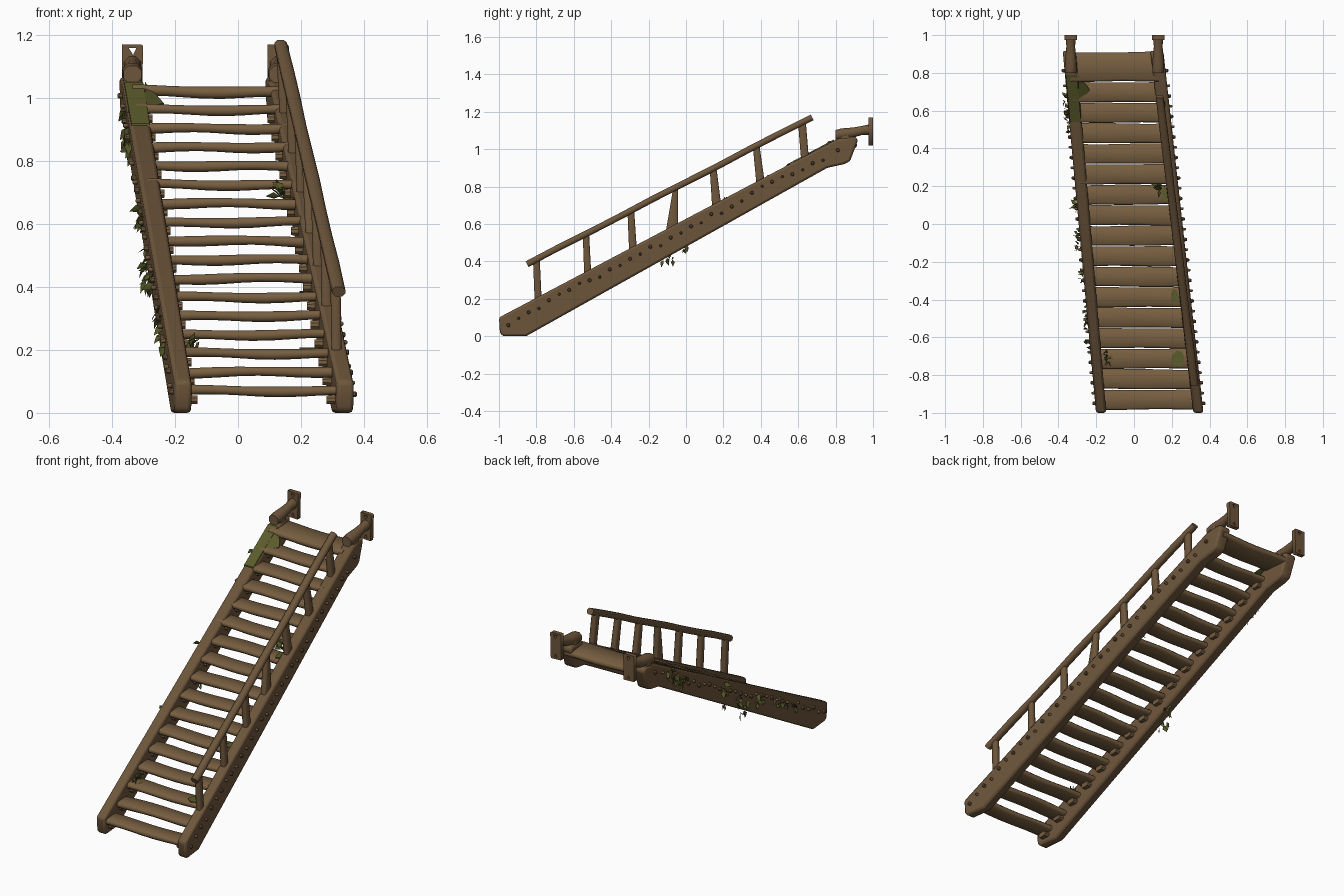
import bpy, bmesh, math, random
from mathutils import Vector as V

if "Cube" in bpy.data.objects:
    bpy.data.objects.remove(bpy.data.objects["Cube"])
random.seed(4)


def mat(name, r, g, b):
    m = bpy.data.materials.new(name)
    m.diffuse_color = (r, g, b, 1)
    m.use_nodes = True
    m.node_tree.nodes["Principled BSDF"].inputs["Base Color"].default_value = m.diffuse_color
    return m


WOOD = mat("tread brown", 0.185, 0.113, 0.052)
DARK = mat("frame brown", 0.155, 0.093, 0.044)
LEAF = mat("leaf green", 0.085, 0.09, 0.02)
MOSS = mat("moss green", 0.105, 0.105, 0.025)


def finish(name, bm, m, angle=40):
    bmesh.ops.recalc_face_normals(bm, faces=bm.faces)
    me = bpy.data.meshes.new(name)
    bm.to_mesh(me)
    bm.free()
    me.materials.append(m)
    for p in me.polygons:
        p.use_smooth = True
    me.set_sharp_from_angle(angle=math.radians(angle))
    ob = bpy.data.objects.new(name, me)
    bpy.context.collection.objects.link(ob)
    return ob


def loft(name, rings, m, bm=None):
    own = bm is None
    bm = bm or bmesh.new()
    vs = [[bm.verts.new(p) for p in r] for r in rings]
    n = len(vs[0])
    for a, b in zip(vs, vs[1:]):
        for i in range(n):
            bm.faces.new((a[i], a[(i + 1) % n], b[(i + 1) % n], b[i]))
    bm.faces.new(vs[0])
    bm.faces.new(vs[-1])
    return finish(name, bm, m, 50) if own else None


def ring(c, u, v, w, h, k=0.3):
    """Octagonal rounded-box section of size w x h in the plane u, v."""
    a, b, e = w / 2, h / 2, min(w, h) * k
    pts = [(a, b - e), (a - e, b), (e - a, b), (-a, b - e),
           (-a, e - b), (e - a, -b), (a - e, -b), (a, e - b)]
    return [V(c) + V(u) * x + V(v) * y for x, y in pts]


# layout: skewed stringer centre lines, top and middle heights
def xl(y): return -0.262 - 0.088 * y
def xr(y): return 0.226 - 0.115 * y
def ztop(y): return 0.10 + 0.528 * (y + 1)
def zmid(y): return ztop(y) - 0.054
def half(y): return 0.031 + 0.004 * y


X, Y, Z = V((1, 0, 0)), V((0, 1, 0)), V((0, 0, 1))

# stringers
side = [(-1, 0.10), (-0.995, 0.02), (-0.98, 0), (-0.855, 0), (0.755, 0.90), (0.845, 0.92),
        (0.877, 0.935), (0.92, 1.05), (0.905, 1.068), (0.81, 1.055)]
for name, fx in (("left_stringer", xl), ("right_stringer", xr)):
    ob = loft(name, [[(fx(y) + s * half(y), y, z) for y, z in side] for s in (-1, 1)], DARK)
    bv = ob.modifiers.new("round", "BEVEL")
    bv.width, bv.segments, bv.limit_method = 0.012, 2, "ANGLE"
    bv.angle_limit = math.radians(35)

# treads, with cleats beneath and pegs outside
cleats, pegs = bmesh.new(), bmesh.new()
for i in range(17):
    y, z, d, t = -0.93 + i * 0.1085, 0.07 + i * 0.0595, 0.104, 0.031
    if i == 16:
        y, z, d, t = 0.832, 1.02, 0.155, 0.036
    a, b = xl(y), xr(y)
    tilt, ph = random.uniform(-0.005, 0.005), random.uniform(0, 6)
    rings = []
    for j in range(9):
        f = j / 8
        wob = 0.003 * math.sin(ph + f * 7)
        rings.append(ring((a + (b - a) * f, y - tilt * (f - .5), z + tilt * (f - .5) + wob),
                          Y, Z, d + wob, t + 0.003 * math.cos(ph + f * 9)))
    loft("tread_%02d" % (i + 1), rings, WOOD)
    for fx, s in ((xl, -1), (xr, 1)):
        if i < 16:
            x0 = fx(y) - s * 0.02
            loft("", [ring((x0, y, z - .028), Y, Z, .06, .03),
                      ring((x0 - s * 0.032, y, z - .028), Y, Z, .055, .026)], WOOD, cleats)
        for dy, dz, r in ((-.02, random.uniform(-.015, .01), .02), (.035, random.uniform(-.02, .015), .015)):
            p = y + dy
            if p > 0.84:
                continue
            c = V((fx(p) + s * (half(p) - .006), p, zmid(p) + dz))
            loft("", [ring(c, Y, Z, r, r), ring(c + X * s * .017, Y, Z, r * .9, r * .9),
                      ring(c + X * s * .021, Y, Z, r * .5, r * .5)], DARK, pegs)
finish("tread_cleats", cleats, WOOD)
finish("pegs", pegs, DARK)


# handrail on the right side
def rail_x(y): return 0.217 - 0.121 * y
def rail_z(y): return 0.385 + 0.516 * (y + 0.85)


up = V((0, -0.46, 0.89))
rail = []
for k in range(10):
    y = -0.85 + 1.525 * k / 9
    w = 0.002 * math.sin(k * 1.9)
    rail.append(ring((rail_x(y), y, rail_z(y) + w), X, up, 0.042 + w, 0.034))
loft("handrail", rail, DARK)

# posts: (top y, bottom y, top width, bottom width)
posts = [(-.80, -.79, .036, .038), (-.535, -.525, .034, .038), (-.295, -.283, .036, .042),
         (-.055, -.075, .026, .066), (.145, .165, .036, .05), (.375, .40, .036, .046),
         (.62, .637, .042, .042)]
for i, (yt, yb, wt, wb) in enumerate(posts):
    rs = []
    for f in (0, .35, .7, 1):
        y = yb + (yt - yb) * f
        x = xr(yb) + (rail_x(yt) - xr(yb)) * f - .004
        z0, z1 = ztop(yb) - .03, rail_z(yt)
        rs.append(ring((x, y, z0 + (z1 - z0) * f), X, Y, .032, wb + (wt - wb) * f, .2))
    loft("rail_post_%d" % (i + 1), rs, DARK)


# hanging brackets at the top: arm plus plate with two triangular holes
def plate(name, x):
    cu = bpy.data.curves.new(name, "CURVE")
    cu.dimensions, cu.fill_mode, cu.extrude = "2D", "BOTH", 0.0125
    for pts in ([(-.034, -.072), (.030, -.075), (.034, .07), (.028, .075), (-.034, .075)],
                [(-.012, .064), (.012, .064), (.002, .042)],
                [(-.010, -.062), (.010, -.062), (0, -.044)]):
        sp = cu.splines.new("POLY")
        sp.points.add(len(pts) - 1)
        for p, q in zip(sp.points, pts):
            p.co = (q[0], q[1], 0, 1)
        sp.use_cyclic_u = True
    tmp = bpy.data.objects.new("tmp", cu)
    bpy.context.collection.objects.link(tmp)
    bpy.context.view_layer.update()
    me = bpy.data.meshes.new_from_object(tmp.evaluated_get(bpy.context.evaluated_depsgraph_get()))
    bpy.data.objects.remove(tmp)
    me.materials.clear()
    me.materials.append(DARK)
    ob = bpy.data.objects.new(name, me)
    ob.rotation_euler = (math.pi / 2, 0, 0)
    ob.location = (x, 0.9875, 1.095)
    bpy.context.collection.objects.link(ob)


for name, x in (("left", -0.335), ("right", 0.128)):
    plate(name + "_bracket_plate", x)
    loft(name + "_bracket_arm", [ring((x, y, z), X, Z, w, h) for y, z, w, h in
         ((.80, 1.075, .058, .055), (.83, 1.08, .064, .062), (.89, 1.088, .056, .055),
          (.94, 1.10, .046, .048), (.98, 1.105, .054, .056))], DARK)
    loft(name + "_bracket_foot", [ring((x, .85, z), X, Y, .06, w) for z, w in
         ((1.02, .09), (1.06, .075), (1.09, .06))], DARK)


# moss patches: thin plates
def patch(name, pts):
    loft(name, [[V(p) + Z * h for p in pts] for h in (0, .006)], MOSS)


ye = (.54, .62, .72, .79)
patch("stringer_moss", [(xl(y) - half(y) + .004, y, ztop(y)) for y in ye]
      + [(xl(y) + half(y) - .004, y, ztop(y)) for y in reversed(ye)])
patch("corner_moss", [(-.295, .64, .965), (-.235, .705, .978), (-.24, .72, .983), (-.295, .79, 1.045)])
for k, (x, i, w) in enumerate(((-.15, 2, .04), (.235, 2, .045), (.215, 5, .025), (.165, 10, .025))):
    y, z = -0.93 + i * .1085, .083 + i * .0595
    patch("tread_moss_%d" % (k + 1), [(x + w * math.cos(a) * random.uniform(.7, 1),
          y + .045 * math.sin(a), z) for a in (0, .9, 1.8, 2.7, 3.6, 4.5, 5.4)])


# ivy: clusters of folded leaves
def ivy(name, c, out, n, spread, size=.045):
    bm = bmesh.new()
    for _ in range(n):
        r = lambda s: random.uniform(-s, s)
        p = V(c) + V((r(.012), r(spread), r(spread)))
        d = (V(out) + V((r(.6), r(.7), r(.6)))).normalized()
        s = d.cross(V((r(1), r(1), r(1)))).normalized()
        nrm, L = d.cross(s), size * random.uniform(.6, 1.1)
        q = [bm.verts.new(v) for v in (p, p + d * L * .4 + s * L * .3 + nrm * L * .1,
             p + d * L, p + d * L * .4 - s * L * .3 + nrm * L * .1)]
        bm.faces.new((q[0], q[1], q[2]))
        bm.faces.new((q[0], q[2], q[3]))
    finish(name, bm, LEAF)


for k, (y, dz, n) in enumerate(((.66, .02, 10), (.59, .0, 16), (.52, -.01, 10), (.08, .01, 9), (-.07, -.04, 10),
                                (-.1, -.09, 8), (-.28, .0, 8), (-.45, 0, 8), (-.53, .0, 8), (-.64, -.01, 6))):
    ivy("side_ivy_%d" % (k + 1), (xl(y) - half(y), y, zmid(y) + dz), (-.35, 0, -.8), n, .03)
ivy("low_ivy", (-.15, -.71, .205), (.3, 0, .5), 12, .02)
ivy("mid_ivy", (.14, .20, .70), (-.4, 0, .4), 12, .022)
ivy("hanging_ivy", (-.24, 0, .48), (0, 0, -1), 6, .015, .035)
